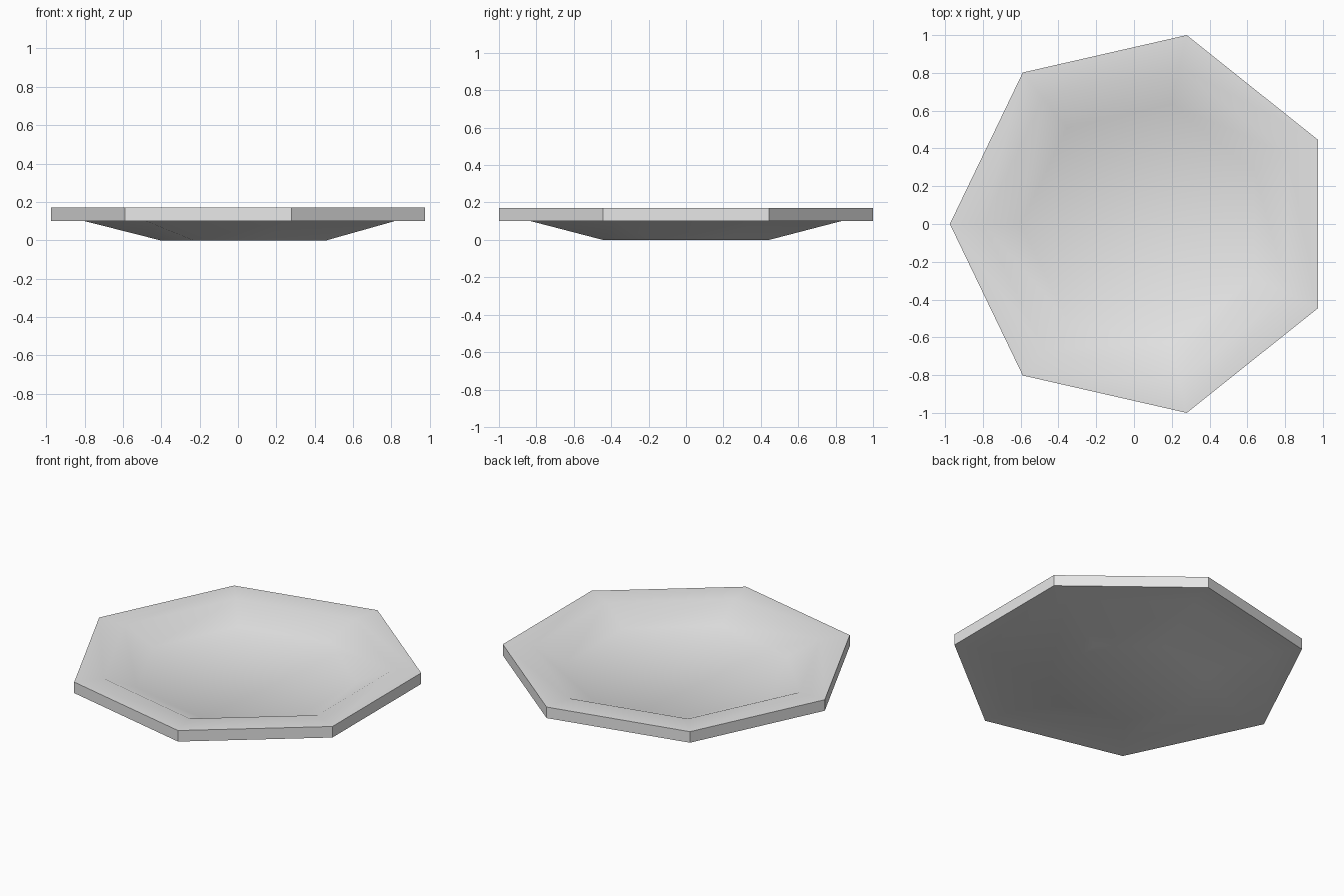
import bpy, bmesh, math

if "Cube" in bpy.data.objects:
    bpy.data.objects.remove(bpy.data.objects["Cube"])

SIDES = 7
R_RIM, R_BEND, R_BASE = 1.0257, 0.85, 0.456   # corner radii
R_FLOOR, Z_FLOOR = 0.65, 0.085                # floor of the dish
Z_RIM, THICK = 0.10, 0.07
CX = 0.0508                                   # puts the bounds on x = 0

grey = bpy.data.materials.new("light grey")
grey.diffuse_color = (0.8, 0.8, 0.8, 1)
grey.use_nodes = True
grey.node_tree.nodes["Principled BSDF"].inputs["Base Color"].default_value = grey.diffuse_color

bm = bmesh.new()


def ring(radius, z):
    return [bm.verts.new((CX + radius * math.cos(a), radius * math.sin(a), z))
            for a in (math.pi + 2 * math.pi * i / SIDES for i in range(SIDES))]


# Profile from the underside, round the rim and into the dish
profile = [(R_BASE, 0), (R_BEND, Z_RIM), (R_RIM, Z_RIM),
           (R_RIM, Z_RIM + THICK), (R_BEND, Z_RIM + THICK), (R_FLOOR, Z_FLOOR)]
rings = [ring(r, z) for r, z in profile]
for low, high in zip(rings, rings[1:]):
    for i in range(SIDES):
        j = (i + 1) % SIDES
        bm.faces.new((low[i], low[j], high[j], high[i]))
bm.faces.new(rings[0][::-1])
bm.faces.new(rings[-1])
bmesh.ops.recalc_face_normals(bm, faces=bm.faces)

mesh = bpy.data.meshes.new("plate")
bm.to_mesh(mesh)
bm.free()
mesh.materials.append(grey)
plate = bpy.data.objects.new("plate", mesh)
bpy.context.collection.objects.link(plate)

# Smooth dish, crisp rim
bpy.context.view_layer.objects.active = plate
plate.select_set(True)
bpy.ops.object.shade_smooth_by_angle(angle=math.radians(30))
